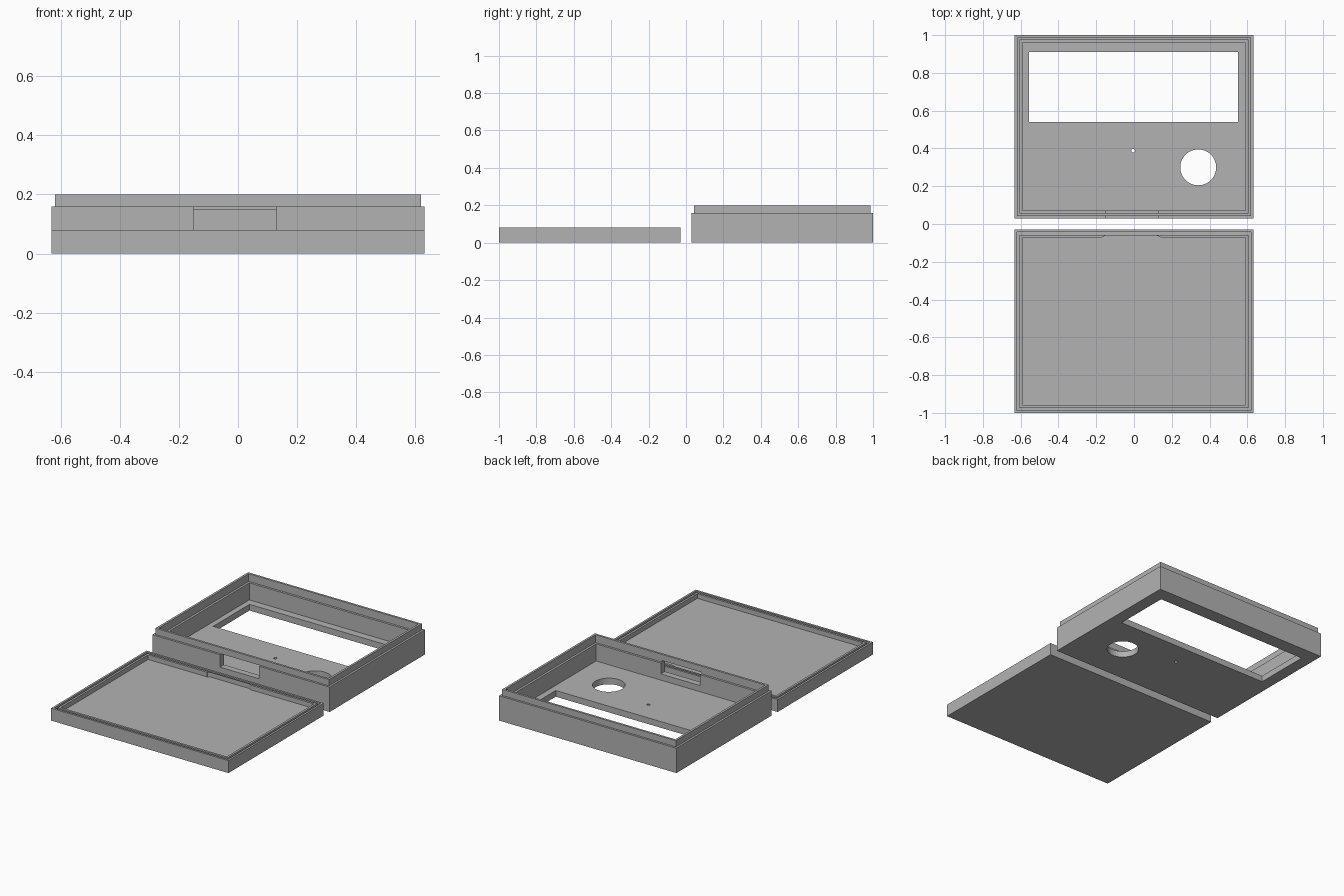
import bpy, bmesh, math
from mathutils import Matrix

cube = bpy.data.objects.get("Cube")
if cube:
    bpy.data.objects.remove(cube, do_unlink=True)

grey = bpy.data.materials.new("plain grey")
grey.use_nodes = True
colour = (0.45, 0.45, 0.45, 1)
grey.diffuse_color = colour
grey.node_tree.nodes["Principled BSDF"].inputs["Base Color"].default_value = colour

HALF_W = 0.632


def finish(bm, name):
    bmesh.ops.recalc_face_normals(bm, faces=bm.faces)
    mesh = bpy.data.meshes.new(name)
    bm.to_mesh(mesh)
    bm.free()
    mesh.materials.append(grey)
    obj = bpy.data.objects.new(name, mesh)
    bpy.context.collection.objects.link(obj)
    return obj


def shell(name, y0, y1, profile):
    """Rectangular loft through (inset, height) rings, capped at both ends."""
    bm = bmesh.new()
    rings = []
    for d, z in profile:
        x = HALF_W - d
        corners = ((-x, y0 + d), (x, y0 + d), (x, y1 - d), (-x, y1 - d))
        rings.append([bm.verts.new((*c, z)) for c in corners])
    for a, b in zip(rings, rings[1:]):
        for i in range(4):
            j = (i + 1) % 4
            bm.faces.new((a[i], a[j], b[j], b[i]))
    bm.faces.new(rings[0])
    bm.faces.new(rings[-1])
    return finish(bm, name)


def prism(name, outline, z0, z1):
    bm = bmesh.new()
    face = bm.faces.new([bm.verts.new((x, y, z0)) for x, y in outline])
    top = bmesh.ops.extrude_face_region(bm, geom=[face])["geom"]
    for v in top:
        if isinstance(v, bmesh.types.BMVert):
            v.co.z = z1
    return finish(bm, name)


def box(name, x0, x1, y0, y1, z0, z1):
    return prism(name, ((x0, y0), (x1, y0), (x1, y1), (x0, y1)), z0, z1)


def disc(name, x, y, r, sides):
    angles = [math.tau * i / sides for i in range(sides)]
    return prism(name, [(x + r * math.cos(a), y + r * math.sin(a)) for a in angles], -0.1, 0.1)


def cut(target, cutter):
    mod = target.modifiers.new(cutter.name, "BOOLEAN")
    mod.operation = "DIFFERENCE"
    mod.solver = "EXACT"
    mod.object = cutter
    bpy.context.view_layer.objects.active = target
    bpy.ops.object.modifier_apply(modifier=mod.name)
    bpy.data.objects.remove(cutter, do_unlink=True)


# Case body: walls with a raised lip and an inner ledge
case = shell("case_body", 0.03, 1.0, (
    (0, 0), (0, 0.16), (0.013, 0.16), (0.013, 0.2), (0.027, 0.2),
    (0.027, 0.15), (0.041, 0.15), (0.041, 0.04)))

# Display window, round opening, pin hole and front connector slot
cut(case, box("window_cutter", -0.555, 0.55, 0.54, 0.91, -0.1, 0.1))
cut(case, disc("round_cutter", 0.34, 0.3, 0.095, 48))
cut(case, disc("pin_cutter", -0.005, 0.388, 0.01, 16))
cut(case, box("slot_cutter", -0.15, 0.13, 0.0, 0.1, 0.08, 0.16))

# Lid: outer rim, groove for the lip, inner ridge and floor
lid = shell("lid", -1.0, -0.03, (
    (0, 0), (0, 0.08), (0.013, 0.08), (0.013, 0.04), (0.027, 0.04),
    (0.027, 0.08), (0.041, 0.08), (0.041, 0.05)))

# Shallow recess in the rear ridge of the lid
cut(lid, prism("recess_cutter", (
    (-0.17, -0.075), (0.14, -0.075), (0.14, -0.07), (0.12, -0.061),
    (-0.15, -0.061), (-0.17, -0.07)), 0.05, 0.1))
